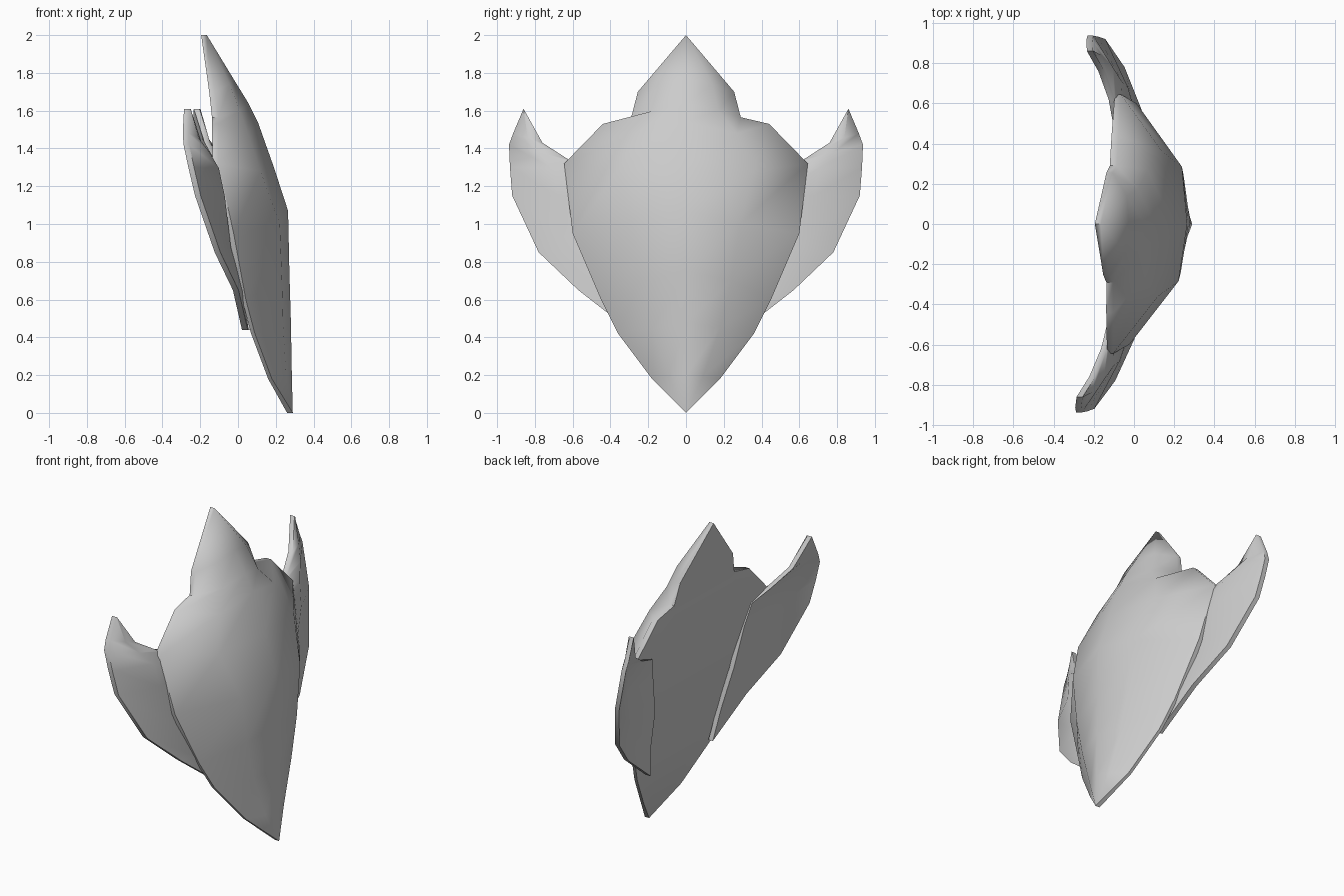
import bpy, bmesh

if "Cube" in bpy.data.objects:
    bpy.data.objects.remove(bpy.data.objects["Cube"])

SKEW = 0.03  # the whole piece is turned slightly about the vertical axis

grey = bpy.data.materials.new("plain grey")
grey.diffuse_color = (0.6, 0.6, 0.6, 1)
grey.use_nodes = True
grey.node_tree.nodes["Principled BSDF"].inputs["Base Color"].default_value = grey.diffuse_color


def lerp_profile(profile, z):
    """Depth of the back surface at height z."""
    for (z0, x0), (z1, x1) in zip(profile, profile[1:]):
        if z <= z1:
            return x0 + (x1 - x0) * (z - z0) / (z1 - z0)
    return profile[-1][1]


def closed_plate(name, front, back, angle):
    """Skin two matching grids of points and join them round the rim."""
    bm = bmesh.new()

    def grid(rows):
        return [[bm.verts.new((x + SKEW * y, y, z)) for x, y, z in r] for r in rows]

    f, b = grid(front), grid(back)
    nr, nc = len(f), len(f[0])
    for g in (f, b):
        for i in range(nr - 1):
            for j in range(nc - 1):
                bm.faces.new((g[i][j], g[i][j + 1], g[i + 1][j + 1], g[i + 1][j]))
    ring = ([(0, j) for j in range(nc)] + [(i, nc - 1) for i in range(1, nr)]
            + [(nr - 1, j) for j in range(nc - 2, -1, -1)]
            + [(i, 0) for i in range(nr - 2, 0, -1)])
    for (i, j), (k, m) in zip(ring, ring[1:] + ring[:1]):
        bm.faces.new((f[i][j], f[k][m], b[k][m], b[i][j]))
    bmesh.ops.remove_doubles(bm, verts=bm.verts[:], dist=0.0005)
    bmesh.ops.recalc_face_normals(bm, faces=bm.faces[:])
    me = bpy.data.meshes.new(name)
    bm.to_mesh(me)
    bm.free()
    me.materials.append(grey)
    ob = bpy.data.objects.new(name, me)
    bpy.context.collection.objects.link(ob)
    bpy.ops.object.select_all(action='DESELECT')
    ob.select_set(True)
    bpy.context.view_layer.objects.active = ob
    bpy.ops.object.shade_smooth_by_angle(angle=angle)
    return ob


# Main plate: each row gives ridge, middle and rim points as (x, y, z)
half = [
    ((.29, 0, 0), (.29, 0, 0), (.29, 0, 0)),
    ((.285, 0, .2), (.258, .09, .19), (.185, .18, .18)),
    ((.28, 0, .48), (.245, .18, .45), (.10, .36, .42)),
    ((.272, 0, .75), (.24, .24, .7), (.055, .45, .6)),
    ((.265, 0, 1.07), (.23, .285, 1.0), (-.005, .6, .95)),
    ((.19, 0, 1.3), (.13, .36, 1.28), (-.085, .645, 1.32)),
    ((.105, 0, 1.54), (.06, .27, 1.48), (-.09, .44, 1.53)),
    ((.055, 0, 1.64), (.015, .17, 1.6), (-.095, .29, 1.565)),
    ((-.025, 0, 1.77), (-.04, .14, 1.74), (-.115, .255, 1.7)),
    ((-.165, 0, 2), (-.165, 0, 2), (-.165, 0, 2)),
]
back_depth = [(0, .26), (.18, .165), (.42, .08), (.6, .035), (.95, -.035),
              (1.32, -.115), (1.53, -.125), (1.7, -.145), (2, -.195)]
front, back = [], []
for ridge, mid, rim in half:
    row = [(x, -y, z) for x, y, z in (rim, mid)] + [ridge, mid, rim]
    front.append(row)
    # the back is nearly flat
    back.append([(lerp_profile(back_depth, rim[2]), y, rim[2]) for x, y, z in row])
closed_plate("main_plate", front, back, 0.9)

# Side wings: each row gives inner and outer edge points on the back, and the hollow depth
wing = [
    ((.03, .30, .44), (.03, .30, .44), 0),
    ((.0, .34, .64), (-.01, .57, .65), .01),
    ((-.06, .38, .90), (-.10, .78, .85), .025),
    ((-.09, .44, 1.15), (-.20, .92, 1.15), .06),
    ((-.115, .48, 1.29), (-.235, .932, 1.30), .06),
    ((-.145, .62, 1.34), (-.26, .937, 1.42), .04),
    ((-.20, .76, 1.43), (-.265, .915, 1.48), .015),
    ((-.26, .86, 1.61), (-.26, .86, 1.61), 0),
]
for side, label in ((1, "rear"), (-1, "front")):
    front, back = [], []
    for a, b, dip in wing:
        mid = [(p + q) / 2 for p, q in zip(a, b)]
        back.append([(a[0], side * a[1], a[2]),
                     (mid[0] + dip, side * mid[1], mid[2]),
                     (b[0], side * b[1], b[2])])
        front.append([(a[0] + .03, side * a[1], a[2]),
                      (mid[0] + dip + .035, side * mid[1], mid[2]),
                      (b[0] + .03, side * b[1], b[2])])
    closed_plate(label + "_wing", front, back, 1.0)
